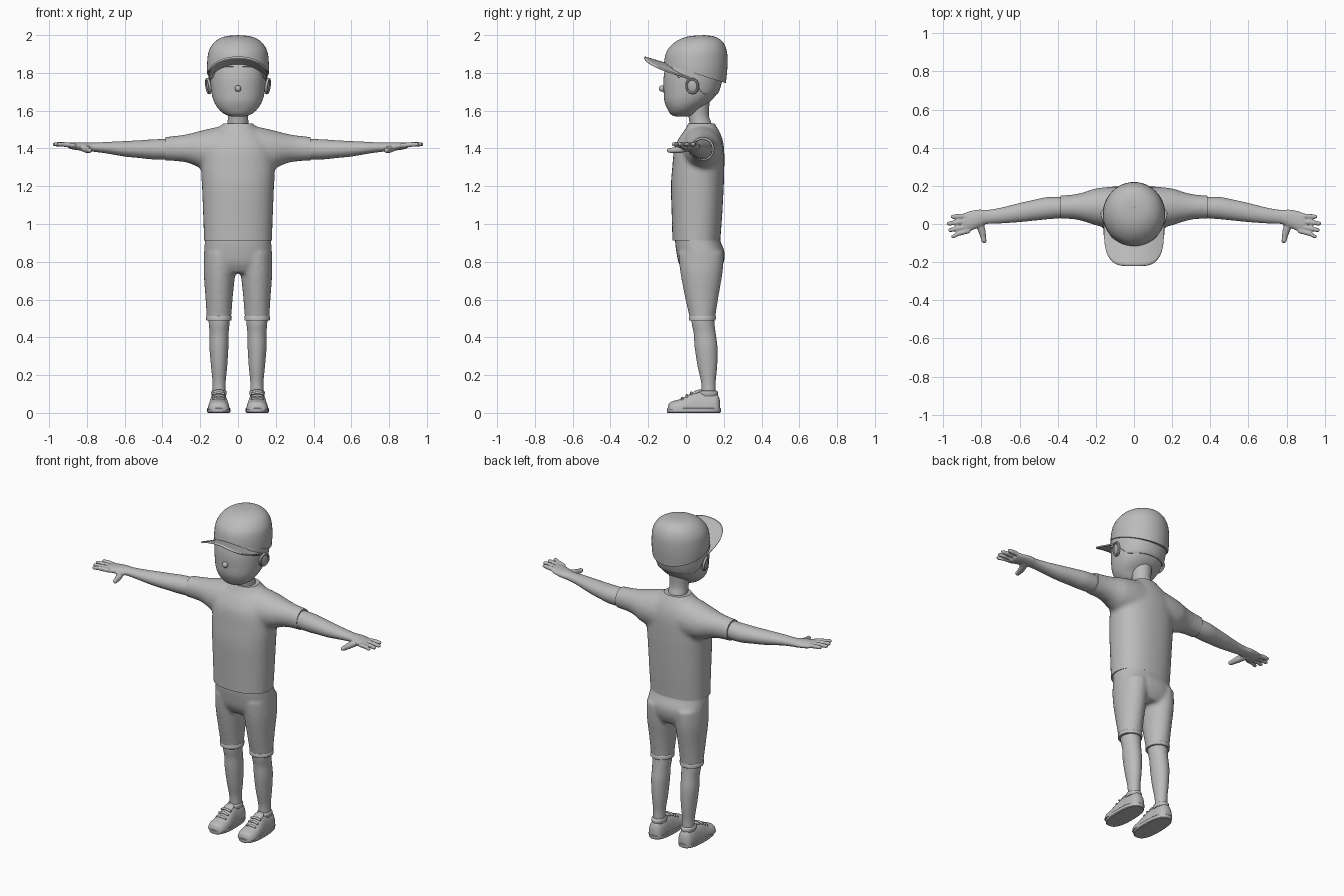
import bpy, bmesh, math
from mathutils import Vector, Matrix

if "Cube" in bpy.data.objects:
    bpy.data.objects.remove(bpy.data.objects["Cube"])

grey = bpy.data.materials.new("plain_grey")
grey.diffuse_color = (0.5, 0.5, 0.5, 1)
grey.use_nodes = True
grey.node_tree.nodes["Principled BSDF"].inputs["Base Color"].default_value = grey.diffuse_color
X, Y, Z = Vector((1, 0, 0)), Vector((0, 1, 0)), Vector((0, 0, 1))
PLANE = {"x": (Y, Z), "y": (X, Z), "z": (X, Y)}


def smooth_rings(rings, k):
    """Catmull-Rom subdivision of a list of cross-sections."""
    out = []
    for i in range(len(rings) - 1):
        p = [rings[max(0, min(len(rings) - 1, i + j))] for j in (-1, 0, 1, 2)]
        for s in range(k):
            t = s / k
            out.append([0.5 * (2 * b + (c - a) * t + (2 * a - 5 * b + 4 * c - d) * t * t
                        + (3 * b - a - 3 * c + d) * t ** 3) for a, b, c, d in zip(*p)])
    return out + [list(rings[-1])]


def loft(bm, rings, axis="z", n=32, k=4, power=2.0):
    """Closed skin over sections (cx, cy, cz, radius_a, radius_b)."""
    u, v = PLANE[axis]
    loops = []
    for cx, cy, cz, ra, rb in smooth_rings(rings, k):
        loop = []
        for i in range(n):
            c, s = math.cos(2 * math.pi * i / n), math.sin(2 * math.pi * i / n)
            a = math.copysign(abs(c) ** (2 / power), c) * max(ra, 0.001)
            b = math.copysign(abs(s) ** (2 / power), s) * max(rb, 0.001)
            loop.append(bm.verts.new(Vector((cx, cy, cz)) + u * a + v * b))
        loops.append(loop)
    faces = [bm.faces.new(loops[0]), bm.faces.new(loops[-1])]
    for l0, l1 in zip(loops, loops[1:]):
        for i in range(n):
            j = (i + 1) % n
            faces.append(bm.faces.new((l0[i], l0[j], l1[j], l1[i])))
    bmesh.ops.recalc_face_normals(bm, faces=faces)


def ball(bm, loc, size, rot=Matrix()):
    bmesh.ops.create_uvsphere(bm, u_segments=24, v_segments=14, radius=1,
                              matrix=Matrix.Translation(loc) @ rot @ Matrix.Diagonal((*size, 1)))


def cut(bm, point, normal):
    """Slice off everything beyond a plane and close the hole."""
    bmesh.ops.bisect_plane(bm, geom=bm.verts[:] + bm.edges[:] + bm.faces[:], plane_co=point,
                           plane_no=normal, clear_outer=True)
    bmesh.ops.holes_fill(bm, edges=[e for e in bm.edges if e.is_boundary], sides=0)


def make(name, bm, mirror=False):
    me = bpy.data.meshes.new(name)
    bm.to_mesh(me)
    bm.free()
    me.materials.clear()
    me.materials.append(grey)
    ob = bpy.data.objects.new(name, me)
    bpy.context.collection.objects.link(ob)
    if mirror:
        ob.modifiers.new("mirror", "MIRROR").use_mirror_merge = False
    return ob


def blend(name, bm, voxel, passes, cuts=(), mirror=False):
    """Fuse overlapping volumes into one soft skin, then trim crisp hems."""
    tmp = make("temp", bm)
    m = tmp.modifiers.new("fuse", "REMESH")
    m.mode, m.voxel_size = "VOXEL", voxel
    m = tmp.modifiers.new("soften", "SMOOTH")
    m.factor, m.iterations = 0.5, passes
    dg = bpy.context.evaluated_depsgraph_get()
    me = bpy.data.meshes.new_from_object(tmp.evaluated_get(dg))
    bm = bmesh.new()
    bm.from_mesh(me)
    bpy.data.objects.remove(tmp)
    bpy.data.meshes.remove(me)
    for p, nrm in cuts:
        cut(bm, p, nrm)
    return make(name, bm, mirror)


def zr(rows):
    return [(0, y, z, a, b) for z, y, a, b in rows]


# shirt: torso and sleeves fused
bm = bmesh.new()
loft(bm, zr([(.86, .055, .18, .127), (.91, .055, .18, .127), (1.05, .058, .185, .134), (1.2, .06, .191, .14),
             (1.3, .065, .195, .138), (1.4, .07, .185, .132), (1.46, .078, .15, .112),
             (1.5, .083, .11, .088), (1.55, .08, .06, .06)]), power=2.3)
for s in (-1, 1):
    loft(bm, [(s * x, y, z, a, b) for x, y, z, a, b in (
        (.05, .085, 1.40, .11, .12), (.12, .085, 1.395, .11, .117), (.2, .09, 1.395, .097, .098),
        (.26, .09, 1.40, .078, .078), (.32, .09, 1.40, .065, .068), (.42, .087, 1.397, .06, .061))], "x")
blend("shirt", bm, .012, 8, [((0, 0, .912), -Z), ((.385, 0, 0), X), ((-.385, 0, 0), -X), ((0, 0, 1.532), Z)])

# shorts: hips and legs fused, with cuffs
bm = bmesh.new()
loft(bm, zr([(.96, .06, .172, .115), (.91, .062, .175, .12), (.85, .077, .18, .128),
             (.79, .08, .178, .118), (.74, .082, .15, .09)]), power=2.3)
for s in (-1, 1):
    loft(bm, [(s * x, y, z, a, b) for z, x, y, a, b in (
        (.85, .095, .08, .083, .12), (.75, .098, .082, .084, .113), (.62, .1, .083, .073, .09),
        (.5, .101, .087, .065, .068), (.45, .101, .087, .065, .068))])
blend("shorts", bm, .011, 5, [((0, 0, .49), -Z)])
bm = bmesh.new()
loft(bm, [(.101, .087, z, .065 + d, .068 + d) for z, d in ((.488, 0), (.49, .002), (.51, .003), (.514, 0))], k=1)
make("shorts_cuff", bm, True)

# bare legs
bm = bmesh.new()
loft(bm, [(x, y, z, a, b) for z, x, y, a, b in (
    (.55, .1, .088, .055, .058), (.48, .1, .09, .055, .06), (.42, .1, .099, .05, .058), (.35, .101, .106, .05, .06),
    (.25, .1, .113, .043, .052), (.17, .1, .118, .035, .039), (.12, .1, .12, .034, .037), (.07, .1, .12, .034, .037))])
make("leg", bm, True)

# arm, palm, fingers and thumb fused
bm = bmesh.new()
loft(bm, [(x, y, z, a, b) for x, y, z, a, b in (
    (.35, .087, 1.397, .054, .054), (.45, .083, 1.395, .058, .053), (.52, .073, 1.396, .055, .047),
    (.6, .06, 1.398, .05, .041), (.7, .044, 1.404, .041, .03), (.77, .037, 1.407, .037, .024),
    (.81, .03, 1.41, .046, .023), (.86, .015, 1.412, .053, .02), (.895, .005, 1.415, .05, .016))], "x")
for y0, x1, y1 in ((.043, .962, .038), (.016, .981, .003), (-.012, .974, -.032), (-.036, .958, -.065)):
    loft(bm, [(.86, y0, 1.415, .012, .012), (.92, (y0 + y1) / 2, 1.421, .013, .013),
              (x1 - .012, y1, 1.422, .011, .011), (x1, y1, 1.422, .006, .006)], "x", 16)
loft(bm, [(.82, .02, 1.403, .025, .018), (.80, -.03, 1.395, .021, .019), (.79, -.07, 1.39, .015, .015),
          (.786, -.092, 1.39, .013, .013), (.785, -.1, 1.39, .006, .006)], "y", 16)
blend("arm", bm, .0055, 3, mirror=True)

# neck and head
bm = bmesh.new()
loft(bm, zr([(1.46, .085, .06, .06), (1.53, .077, .056, .058), (1.58, .066, .054, .055), (1.68, .06, .065, .068)]))
make("neck", bm)
HEAD = [(1.568, -.02, .025, .03), (1.58, -.018, .068, .062), (1.61, -.012, .104, .087), (1.65, .008, .128, .122),
        (1.70, .025, .141, .143), (1.78, .036, .148, .154), (1.86, .05, .145, .15), (1.93, .055, .12, .13),
        (1.97, .06, .07, .08)]
bm = bmesh.new()
loft(bm, zr(HEAD), n=48, power=2.15)
make("head", bm)

# hair: thin shell over the head, lifted to a hairline that drops toward the nape
LINE = [(-.2, 1.84), (-.075, 1.83), (-.04, 1.775), (0, 1.765), (.04, 1.75), (.075, 1.705), (.1, 1.685), (.4, 1.685)]


def hairline(y):
    for (y0, z0), (y1, z1) in zip(LINE, LINE[1:]):
        if y <= y1:
            return z0 + (z1 - z0) * (y - y0) / (y1 - y0)
    return LINE[-1][1]


bm = bmesh.new()
loft(bm, zr([(z, y, a + .006, b + .006) for z, y, a, b in HEAD]), n=64, k=6, power=2.15)
for v in bm.verts:
    v.co.z = max(v.co.z, hairline(v.co.y))
make("hair", bm)

# nose and ears
bm = bmesh.new()
ball(bm, (0, -.127, 1.717), (.017, .017, .017))
make("nose", bm)
bm = bmesh.new()
tilt = Matrix.Rotation(math.radians(-14), 4, "Z") @ Matrix.Rotation(math.radians(8), 4, "Y")
ball(bm, (.153, .033, 1.73), (.012, .03, .038), tilt)
ears = [[bm.verts.new(Vector((.158, .033, 1.73)) + tilt.to_3x3() @ Vector((
    .008 * math.sin(b), (.031 + .007 * math.cos(b)) * math.cos(a), (.037 + .007 * math.cos(b)) * math.sin(a))))
    for b in [j * math.pi / 4 for j in range(8)]] for a in [i * math.pi / 14 for i in range(28)]]
for i in range(28):
    for j in range(8):
        r0, r1, k = ears[i], ears[(i + 1) % 28], (j + 1) % 8
        bm.faces.new((r0[j], r1[j], r1[k], r0[k]))
bmesh.ops.recalc_face_normals(bm, faces=bm.faces[:])
make("ear", bm, True)

# cap crown with a sloping lower edge, top button
bm = bmesh.new()
loft(bm, zr([(1.70, .055, .15, .15), (1.80, .051, .163, .166), (1.87, .053, .162, .167), (1.92, .058, .153, .157),
             (1.96, .068, .128, .13), (1.985, .076, .092, .093), (1.996, .082, .05, .05), (1.998, .088, .01, .01)]),
     n=48)
cut(bm, (0, 0, 1.812), Vector((0, -.315, -1)).normalized())
make("cap_crown", bm)
bm = bmesh.new()
ball(bm, (0, .095, 1.993), (.012, .012, .007))
make("cap_button", bm)

# cap brim: arched sheet, tilted up toward the tip
bm = bmesh.new()
rows = []
for i in range(33):
    u = math.sin((i / 32 - .5) * math.pi)
    root = .04 - .13 * math.sqrt(max(0, 1 - u * u))
    tip = -.04 - .18 * max(0, 1 - abs(u) ** 4) ** .4
    rows.append([bm.verts.new((.155 * u, y, 1.817 - .3 * y - .04 * u * u))
                 for y in (root + (tip - root) * j / 8 for j in range(9))])
for r0, r1 in zip(rows, rows[1:]):
    for j in range(8):
        bm.faces.new((r0[j], r0[j + 1], r1[j + 1], r1[j]))
bmesh.ops.recalc_face_normals(bm, faces=bm.faces[:])
brim = make("cap_brim", bm)
m = brim.modifiers.new("thickness", "SOLIDIFY")
m.thickness, m.offset = .009, 0

# shoes: sole, upper, collar, tongue, laces
bm = bmesh.new()
loft(bm, [(.102, .042, z, a, b) for z, a, b in ((0, .057, .138), (.004, .061, .142), (.022, .062, .143),
                                               (.026, .058, .139))], n=40, k=1, power=2.5)
make("shoe_sole", bm, True)
bm = bmesh.new()
loft(bm, [(.102, y, .015, a, b) for y, a, b in (
    (-.096, .02, .02), (-.085, .044, .04), (-.06, .056, .05), (-.03, .058, .058), (0, .056, .074), (.04, .052, .095),
    (.08, .049, .1), (.13, .048, .094), (.165, .04, .085), (.18, .02, .05))], "y", power=2.3)
cut(bm, (0, 0, .016), -Z)
make("shoe_upper", bm, True)
bm = bmesh.new()
loft(bm, [(.101, .118, z, a, b) for z, a, b in ((.09, .038, .05), (.105, .041, .052), (.115, .039, .048),
                                               (.118, .034, .04))])
make("shoe_collar", bm, True)
bm = bmesh.new()
ball(bm, (.102, .055, .108), (.03, .032, .011), Matrix.Rotation(math.radians(25), 4, "X"))
make("shoe_tongue", bm, True)
bm = bmesh.new()
for y, z in ((-.02, .079), (.004, .093), (.028, .107)):
    loft(bm, [(.102 + x, y, z - abs(x) * .2, r, r * .8) for x, r in (
        (-.034, .003), (-.03, .007), (0, .008), (.03, .007), (.034, .003))], "x", 12, 3)
make("shoe_laces", bm, True)

# smooth shading, keeping hems crisp
for ob in bpy.context.scene.objects:
    ob.select_set(True)
    bpy.context.view_layer.objects.active = ob
bpy.ops.object.shade_smooth_by_angle(angle=math.radians(40))
